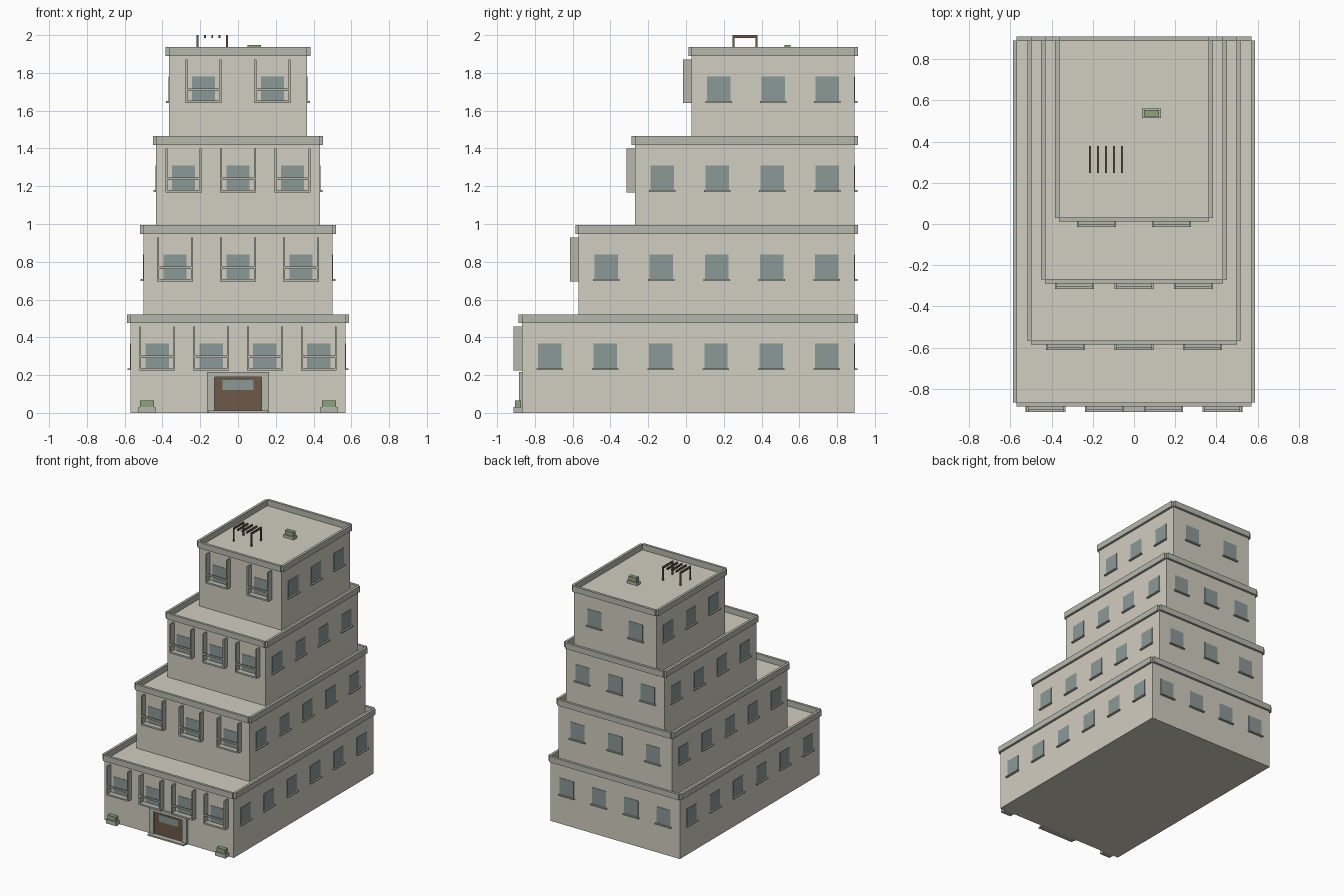
import bpy

if "Cube" in bpy.data.objects:
    bpy.data.objects.remove(bpy.data.objects["Cube"])

def mat(name, r, g, b):
    m = bpy.data.materials.new(name)
    m.diffuse_color = (r, g, b, 1)
    m.use_nodes = True
    m.node_tree.nodes["Principled BSDF"].inputs["Base Color"].default_value = m.diffuse_color
    return m

WALL = mat("plaster", 0.64, 0.61, 0.53)
TRIM = mat("trim", 0.47, 0.48, 0.42)
GLASS = mat("glass", 0.26, 0.32, 0.31)
WOOD = mat("wood", 0.15, 0.10, 0.065)
GREEN = mat("foliage", 0.27, 0.37, 0.20)

def box(name, x0, x1, y0, y1, z0, z1, m):
    """Box given by its limits along each axis."""
    v = [(x, y, z) for z in (z0, z1) for x, y in ((x0, y0), (x1, y0), (x1, y1), (x0, y1))]
    f = [(3, 2, 1, 0), (4, 5, 6, 7), (0, 1, 5, 4), (1, 2, 6, 5), (2, 3, 7, 6), (3, 0, 4, 7)]
    me = bpy.data.meshes.new(name)
    me.from_pydata(v, [], f)
    me.materials.append(m)
    o = bpy.data.objects.new(name, me)
    bpy.context.collection.objects.link(o)
    return o

BACK = 0.892
STEP = 0.4715   # storey height
LIP = 0.018     # parapet thickness

def spread(a, b, n):
    return [a + (i + 0.5) * (b - a) / n for i in range(n)]

def balcony(x, wall, z):
    f = wall - 0.045
    box("balcony_slab", x - 0.095, x + 0.095, f, wall, z + 0.225, z + 0.238, TRIM)
    for s in (-1, 1):
        a, b = sorted((x + s * 0.095, x + s * 0.085))
        box("balcony_fin", a, b, f, wall, z + 0.238, z + 0.457, TRIM)
    box("balcony_rail", x - 0.085, x + 0.085, f, f + 0.012, z + 0.29, z + 0.303, TRIM)

def planter(x, y, z):
    box("planter_box", x - 0.045, x + 0.045, y - 0.022, y + 0.022, z, z + 0.032, TRIM)
    box("planter_hedge", x - 0.036, x + 0.036, y - 0.016, y + 0.016, z + 0.032, z + 0.066, GREEN)

# stepped storeys: half width, front wall, front windows, side windows
TIERS = [(0.57, -0.868, 4, 6), (0.50, -0.568, 3, 5), (0.433, -0.27, 3, 4), (0.365, 0.03, 2, 3)]
for i, (w, front, nf, ns) in enumerate(TIERS):
    z = i * STEP
    box("storey", -w, w, front, BACK, z, z + 0.476, WALL)

    # parapet strips around the roof edge
    p0, p1 = z + 0.476, z + 0.522
    box("parapet_front", -w, w, front - LIP, front + 0.002, p0, p1, TRIM)
    box("parapet_back", -w, w, BACK - 0.002, BACK + LIP, p0, p1, TRIM)
    for s in (-1, 1):
        a, b = sorted((s * (w - 0.002), s * (w + LIP)))
        box("parapet_side", a, b, front, BACK, p0, p1, TRIM)

    w0, w1 = z + 0.236, z + 0.367
    # front and back windows, balconies
    for x in spread(-w, w, nf):
        box("front_window", x - 0.062, x + 0.062, front - 0.003, front + 0.01, w0, w1, GLASS)
        balcony(x, front, z)
        box("back_window", x - 0.062, x + 0.062, BACK - 0.01, BACK + 0.003, w0, w1, GLASS)
        box("back_sill", x - 0.07, x + 0.07, BACK - 0.01, BACK + 0.015, z + 0.227, w0, TRIM)
    # side windows with sills
    for y in spread(front, BACK, ns):
        for s in (-1, 1):
            a, b = sorted((s * (w - 0.01), s * (w + 0.003)))
            box("side_window", a, b, y - 0.062, y + 0.062, w0, w1, GLASS)
            a, b = sorted((s * (w - 0.01), s * (w + 0.015)))
            box("side_sill", a, b, y - 0.07, y + 0.07, z + 0.227, w0, TRIM)

# entrance
F = TIERS[0][1]
box("door", -0.125, 0.125, F - 0.006, F + 0.01, 0.012, 0.19, WOOD)
box("door_glass", -0.083, 0.083, F - 0.009, F, 0.12, 0.175, GLASS)
for s in (-1, 1):
    a, b = sorted((s * 0.125, s * 0.165))
    box("door_jamb", a, b, F - 0.017, F + 0.01, 0, 0.216, TRIM)
box("door_lintel", -0.125, 0.125, F - 0.017, F + 0.01, 0.19, 0.216, TRIM)
box("door_step", -0.16, 0.16, F - 0.045, F, 0, 0.012, TRIM)

# planters at the entrance and on the roof
ROOF = 3 * STEP + 0.476
for s in (-1, 1):
    planter(s * 0.482, F - 0.022, 0)
planter(0.085, 0.538, ROOF - 0.01)

# roof pergola
for i in range(5):
    x = -0.214 + i * 0.0388
    box("pergola_slat", x - 0.005, x + 0.005, 0.247, 0.378, 1.985, 2.0, WOOD)
    if i in (0, 4):
        for y in (0.252, 0.373):
            box("pergola_post", x - 0.005, x + 0.005, y - 0.005, y + 0.005, ROOF, 1.985, WOOD)
